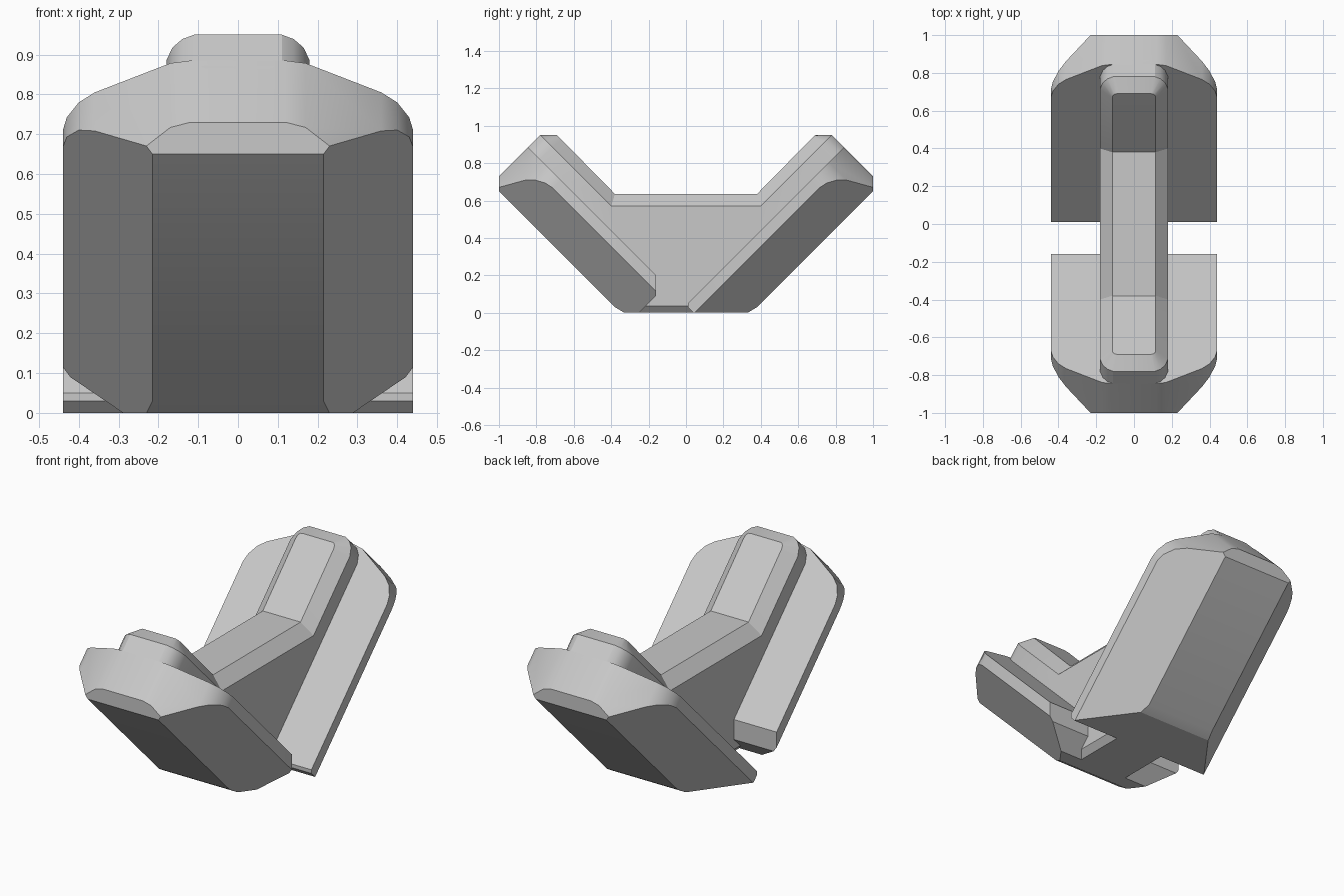
import bpy, bmesh
from mathutils import Vector

if "Cube" in bpy.data.objects:
    bpy.data.objects.remove(bpy.data.objects["Cube"])

GREY = (0.58, 0.58, 0.58, 1)
grey = bpy.data.materials.new("plain_grey")
grey.use_nodes = True
grey.diffuse_color = GREY
grey.node_tree.nodes["Principled BSDF"].inputs["Base Color"].default_value = GREY


def finish(bm, name):
    bmesh.ops.remove_doubles(bm, verts=bm.verts, dist=0.0005)
    bmesh.ops.recalc_face_normals(bm, faces=bm.faces)
    mesh = bpy.data.meshes.new(name)
    bm.to_mesh(mesh)
    bm.free()
    mesh.materials.append(grey)
    obj = bpy.data.objects.new(name, mesh)
    bpy.context.collection.objects.link(obj)
    bpy.ops.object.select_all(action="DESELECT")
    obj.select_set(True)
    bpy.context.view_layer.objects.active = obj
    bpy.ops.object.shade_smooth_by_angle(angle=0.45)
    return obj


def cut(bm, normal, limit):
    """Keep the part of the solid where normal . point <= limit."""
    n = Vector(normal)
    bmesh.ops.bisect_plane(bm, geom=bm.verts[:] + bm.edges[:] + bm.faces[:], dist=1e-5,
                           plane_co=n * (limit / n.length_squared), plane_no=n,
                           clear_outer=True)
    bmesh.ops.holes_fill(bm, edges=[e for e in bm.edges if e.is_boundary])


# Rounded shoulder of a pad: half width against distance along its slope
SHOULDER = [(0.12, 1.73), (0.17, 1.717), (0.36, 1.57), (0.40, 1.52), (0.43, 1.445), (0.44, 1.38)]


def pad(name, side, lower_end):
    bm = bmesh.new()
    bmesh.ops.create_cube(bm, size=4)
    planes = [((0, -1, 1), 0.04), ((0, 1, -1), 0.35),      # inner and outer face
              ((0, 1, 1), 1.73), ((0, 1, 0), 1),           # upper end and its bevel
              ((0, 0, -1), 0), ((0, 3, -5), 0.99)]         # base and its bevel
    for sx in (-1, 1):
        planes.append(((sx, 0, 0), 0.44))
        planes.append(((sx * 0.305, 0.225, -0.225), 0.1443))
        for (x0, s0), (x1, s1) in zip(SHOULDER, SHOULDER[1:]):
            nx, ns = s0 - s1, x1 - x0
            planes.append(((sx * nx, ns, ns), nx * x0 + ns * s0))
    for (nx, ny, nz), limit in planes + lower_end:
        cut(bm, (nx, ny * side, nz), limit)
    return finish(bm, name)


# Sloping pads, with different lower ends
pad("front_pad", -1, [((0, -1, 0), -0.16), ((0, -1, -1), -0.25)])
pad("back_pad", 1, [((0, -1, 0), -0.01), ((0, -1, -1), -0.04)])


# Bridge joining both pads, lofted from tip to tip
def slope(s, d):
    return (s + d) / 2, (s - d) / 2


def station(half, s, top_half, top_s, top_d=-0.26):
    return [(half - 0.03, *slope(s, 0)), (half, *slope(s, -0.02)),
            (half, *slope(s, -0.17)), (top_half, *slope(top_s, top_d))]


arm = [station(0.11, 1.73, 0.11, 1.73, -0.17),
       station(0.11, 1.73, 0.09, 1.64),
       station(0.14, 1.708, 0.102, 1.637),
       station(0.165, 1.665, 0.112, 1.62),
       station(0.18, 1.60, 0.115, 1.59),
       [(0.15, 0.25, 0), (0.18, 0.25, 0.035), (0.18, 0.40, 0.57), (0.115, 0.38, 0.635)]]
stations = [[(x, -y, z) for x, y, z in st] for st in arm] + arm[::-1]

bm = bmesh.new()
rings = []
for st in stations:
    loop = st + [(-x, y, z) for x, y, z in reversed(st)]
    rings.append([bm.verts.new(p) for p in loop])
for a, b in zip(rings, rings[1:]):
    for i in range(len(a)):
        j = (i + 1) % len(a)
        bm.faces.new((a[i], a[j], b[j], b[i]))
bm.faces.new(rings[0])
bm.faces.new(rings[-1])
finish(bm, "bridge")
